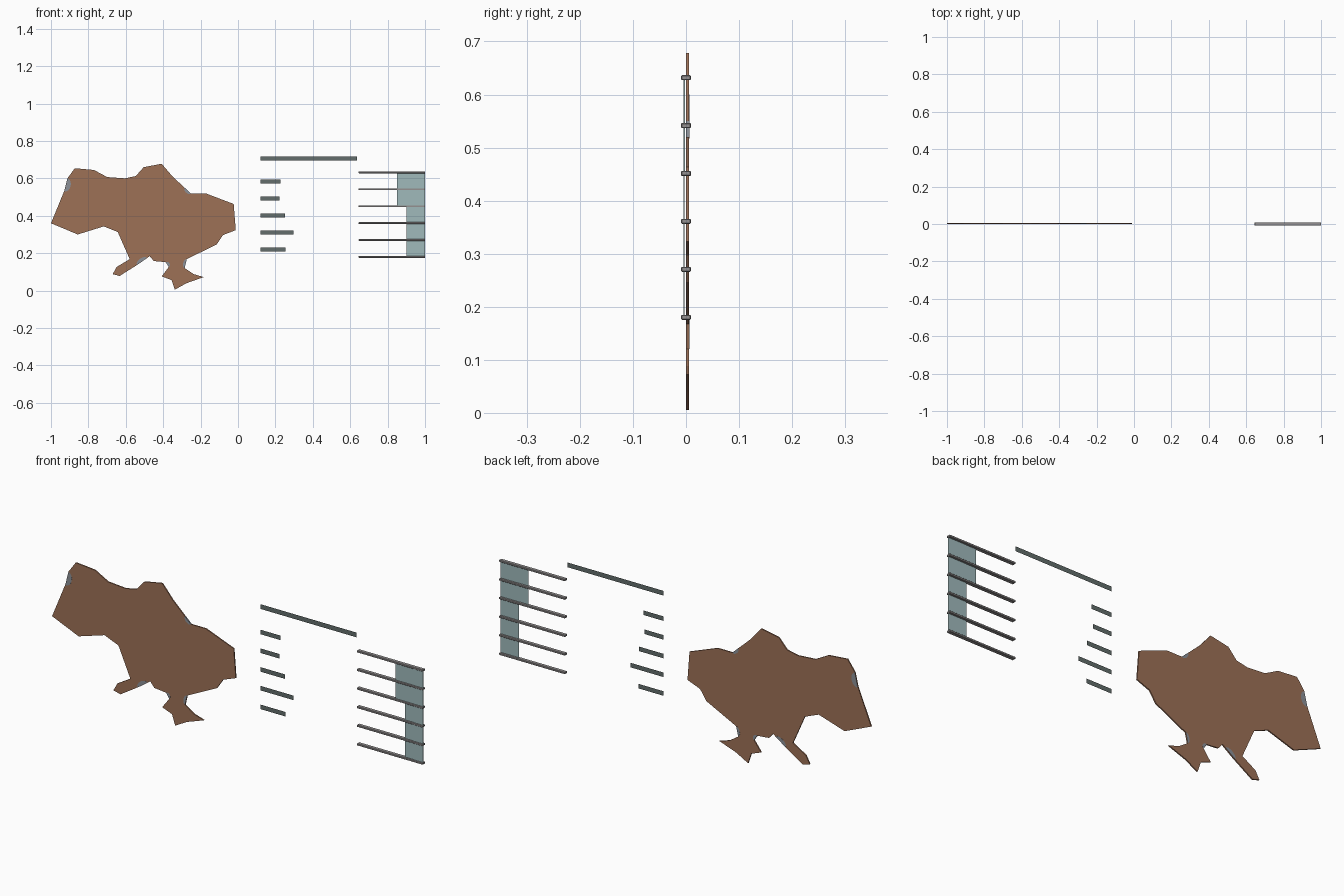
import bpy, bmesh, math
from mathutils import Vector

if "Cube" in bpy.data.objects:
    bpy.data.objects.remove(bpy.data.objects["Cube"])


def material(name, rgb):
    m = bpy.data.materials.new(name)
    m.diffuse_color = (*rgb, 1)
    m.use_nodes = True
    m.node_tree.nodes["Principled BSDF"].inputs["Base Color"].default_value = m.diffuse_color
    return m


BROWN = material("clay brown", (0.34, 0.165, 0.094))
STONE = material("blue grey", (0.26, 0.28, 0.31))
SLATE = material("dark slate", (0.125, 0.155, 0.15))
STEEL = material("warm grey", (0.30, 0.285, 0.285))
GLASS = material("pale teal", (0.35, 0.49, 0.50))


def slab(name, points, y0, y1, mat):
    """Outline in x, z extruded from y0 to y1 (a single sheet if they match)."""
    bm = bmesh.new()
    face = bm.faces.new([bm.verts.new((x, y0, z)) for x, z in points])
    if y1 != y0:
        ext = bmesh.ops.extrude_face_region(bm, geom=[face], use_keep_orig=True)
        verts = [g for g in ext["geom"] if isinstance(g, bmesh.types.BMVert)]
        bmesh.ops.translate(bm, vec=(0, y1 - y0, 0), verts=verts)
        bmesh.ops.recalc_face_normals(bm, faces=bm.faces[:])
    me = bpy.data.meshes.new(name)
    bm.to_mesh(me)
    bm.free()
    me.materials.append(mat)
    ob = bpy.data.objects.new(name, me)
    bpy.context.collection.objects.link(ob)
    return ob


def rect(x0, x1, z0, z1):
    return [(x0, z0), (x1, z0), (x1, z1), (x0, z1)]


# Map plate
outline = [
    (-1.0, .36), (-.928, .535), (-.912, .60), (-.873, .654), (-.77, .645),
    (-.70, .607), (-.605, .60), (-.547, .612), (-.504, .66), (-.408, .678),
    (-.35, .61), (-.253, .52), (-.173, .52), (-.023, .463), (-.012, .323),
    (-.08, .297), (-.114, .247), (-.274, .168), (-.285, .12), (-.237, .088),
    (-.183, .072), (-.274, .04), (-.338, .005), (-.355, .056), (-.408, .076),
    (-.37, .126), (-.387, .152), (-.45, .158), (-.472, .184), (-.53, .143),
    (-.633, .078), (-.67, .088), (-.649, .126), (-.579, .168), (-.643, .313),
    (-.718, .343), (-.857, .30)]
slab("map_plate", outline, 0.0, 0.006, BROWN)

# Rounded grey patches along the map edge: two edge points and a bulge to the left
patches = [
    ((-.912, .60), (-.928, .53), .026),
    ((-.253, .52), (-.285, .55), .014),
    ((-.487, .174), (-.54, .137), -.018),
    ((-.37, .126), (-.387, .152), -.014),
    ((-.274, .168), (-.285, .12), -.014)]
for i, (a, b, depth) in enumerate(patches):
    p, q = Vector(a), Vector(b)
    mid, half = (p + q) / 2, (q - p) / 2
    side = Vector((-half.y, half.x)).normalized() * depth
    arc = [mid - half * math.cos(t * math.pi / 8) + side * math.sin(t * math.pi / 8)
           for t in range(9)]
    slab(f"edge_patch_{i + 1}", [tuple(v) for v in arc], -0.0003, 0.0063, STONE)

# Flat sheets: one long heading strip and five short list strips
slab("heading_strip", rect(.121, .637, .695, .718), 0, 0, SLATE)
for i, end in enumerate((.228, .222, .252, .298, .255)):
    z = .583 - i * .091
    slab(f"list_strip_{i + 1}", rect(.121, end, z - .011, z + .011), 0, 0, SLATE)

# Six horizontal rails with softened edges
for i in range(6):
    z = .632 - i * .0904
    ob = slab(f"rail_{i + 1}", rect(.645, 1.0, z - .0048, z + .0048), -.009, .009, STEEL)
    bev = ob.modifiers.new("soft_edges", "BEVEL")
    bev.width = .0015
    bev.segments = 1

# Thin overlapping panels between the rails
slab("front_panel", rect(.95, .999, .18, .632), -.0045, -.0035, GLASS)
slab("short_panel", rect(.85, .999, .4512, .632), -.0035, -.0025, GLASS)
slab("back_panel", rect(.90, .999, .18, .632), -.0025, -.0015, GLASS)
